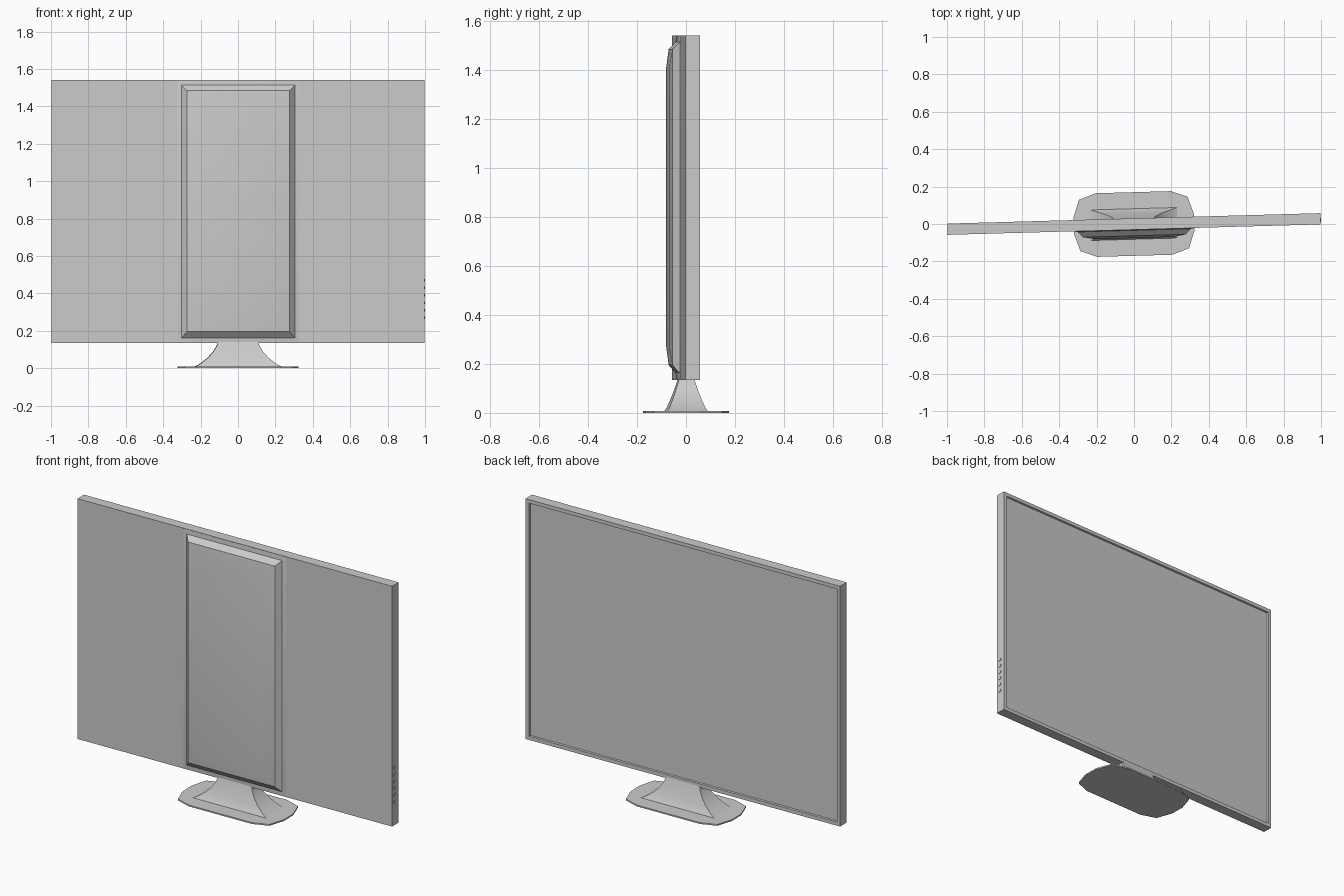
import bpy, bmesh, math
from mathutils import Matrix

if "Cube" in bpy.data.objects:
    bpy.data.objects.remove(bpy.data.objects["Cube"])

TURN = Matrix.Rotation(0.028, 4, 'Z')   # the whole display is turned slightly


def finish(name, bm, smooth=False):
    bmesh.ops.recalc_face_normals(bm, faces=bm.faces)
    bm.transform(TURN)
    me = bpy.data.meshes.new(name)
    bm.to_mesh(me)
    bm.free()
    ob = bpy.data.objects.new(name, me)
    bpy.context.collection.objects.link(ob)
    if smooth:
        bpy.ops.object.select_all(action='DESELECT')
        ob.select_set(True)
        bpy.context.view_layer.objects.active = ob
        bpy.ops.object.shade_smooth_by_angle(angle=math.radians(30))
    return ob


def loft(rings):
    """Join a stack of matching closed rings and cap both ends."""
    bm = bmesh.new()
    loops = [[bm.verts.new(p) for p in ring] for ring in rings]
    n = len(loops[0])
    for a, b in zip(loops, loops[1:]):
        for i in range(n):
            j = (i + 1) % n
            bm.faces.new((a[i], a[j], b[j], b[i]))
    bm.faces.new(loops[0])
    bm.faces.new(loops[-1])
    return bm


def box(size, centre):
    bm = bmesh.new()
    bmesh.ops.create_cube(bm, size=1, matrix=Matrix.Translation(centre)
                          @ Matrix.Diagonal((*size, 1)))
    return bm


CORNERS = [(-1, -1), (1, -1), (1, 1), (-1, 1)]

# Panel with a thin bezel and recessed screen at the back (+y)
bm = box((1.996, 0.06, 1.405), (0, 0, 0.8375))
bm.normal_update()
screen = [f for f in bm.faces if f.normal.y > 0.9]
bmesh.ops.inset_region(bm, faces=screen, thickness=0.03)
bmesh.ops.inset_region(bm, faces=screen, thickness=0.003, depth=-0.01)
finish("display_panel", bm)

# Raised housing: half width, bottom, top, y
housing = [(0.325, 0.138, 1.537, -0.028), (0.325, 0.138, 1.537, -0.0302),
           (0.303, 0.162, 1.513, -0.034), (0.275, 0.195, 1.485, -0.063),
           (0.21, 0.27, 1.41, -0.075)]
finish("rear_housing", loft(
    [[(sx * w, y, z1 if sz > 0 else z0) for sx, sz in CORNERS]
     for w, z0, z1, y in housing]), True)

# Flared neck: half width, half depth, z
neck = [(0.236, 0.083, 0.006), (0.205, 0.073, 0.022), (0.165, 0.06, 0.053),
        (0.135, 0.048, 0.085), (0.115, 0.037, 0.118), (0.105, 0.029, 0.145)]
finish("stand_neck", loft(
    [[(sx * w, sy * d, z) for sx, sy in CORNERS] for w, d, z in neck]), True)

# Base plate: one quarter outline mirrored round
quarter = [(0.322, 0.045), (0.29, 0.138), (0.2, 0.17)]
half = quarter + [(-x, y) for x, y in reversed(quarter)]
outline = half + [(x, -y) for x, y in reversed(half)]
finish("stand_base", loft([[(x, y, z) for x, y in outline] for z in (0, 0.008)]))

# Row of side buttons
for i in range(6):
    finish(f"side_button_{i + 1}",
           box((0.008, 0.02, 0.015), (0.996, -0.006, 0.27 + 0.04 * i)))
